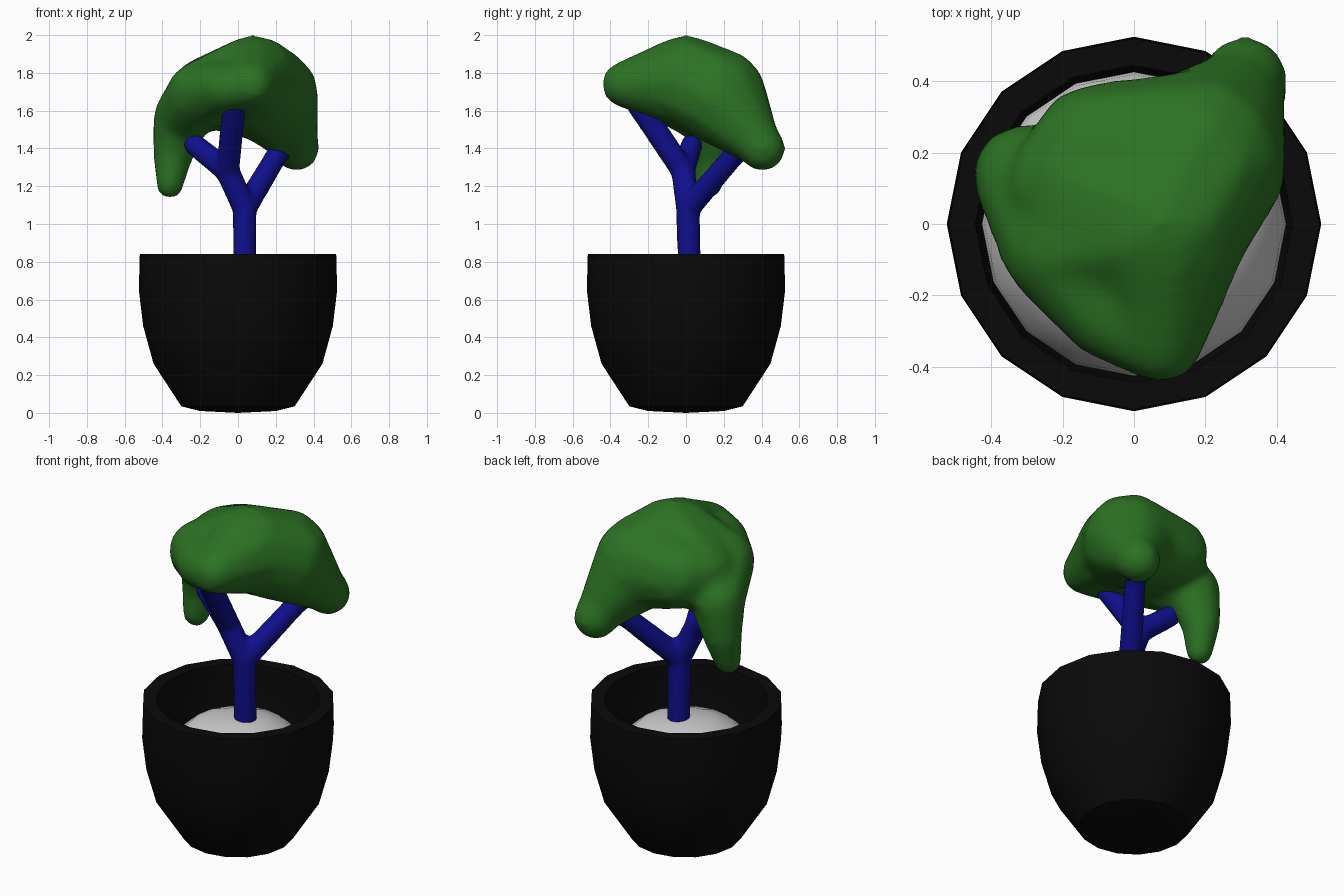
import bpy, bmesh, math
from mathutils import Matrix, Vector

if "Cube" in bpy.data.objects:
    bpy.data.objects.remove(bpy.data.objects["Cube"])


def material(name, color):
    m = bpy.data.materials.new(name)
    m.diffuse_color = (*color, 1)
    m.use_nodes = True
    m.node_tree.nodes["Principled BSDF"].inputs["Base Color"].default_value = m.diffuse_color
    return m


def finish(bm, name, mat=None):
    me = bpy.data.meshes.new(name)
    bm.to_mesh(me)
    bm.free()
    ob = bpy.data.objects.new(name, me)
    bpy.context.collection.objects.link(ob)
    if mat:
        me.materials.append(mat)
    return ob


def lathe(name, profile, sides=16, mat=None, angle=35):
    bm = bmesh.new()
    vs = [bm.verts.new((r, 0, z)) for r, z in profile]
    es = [bm.edges.new(p) for p in zip(vs, vs[1:])]
    bmesh.ops.spin(bm, geom=vs + es, cent=(0, 0, 0), axis=(0, 0, 1),
                   angle=math.tau, steps=sides, use_duplicate=False)
    bmesh.ops.remove_doubles(bm, verts=bm.verts[:], dist=1e-4)
    bmesh.ops.recalc_face_normals(bm, faces=bm.faces[:])
    ob = finish(bm, name, mat)
    bpy.ops.object.select_all(action='DESELECT')
    bpy.context.view_layer.objects.active = ob
    ob.select_set(True)
    bpy.ops.object.shade_smooth_by_angle(angle=math.radians(angle))
    return ob


def blob(name, chains, mat, voxel, smooth, steps):
    """Tapered tubes of overlapping balls, fused into one smooth skin."""
    bm = bmesh.new()
    for chain in chains:
        for a, b in zip(chain, chain[1:]):
            a, b = Vector(a), Vector(b)
            for i in range(steps + 1):
                p = a.lerp(b, i / steps)
                bmesh.ops.create_icosphere(bm, subdivisions=2, radius=p[3],
                                           matrix=Matrix.Translation(p.xyz))
    ob = finish(bm, name, mat)
    r = ob.modifiers.new("fuse", 'REMESH')
    r.mode = 'VOXEL'
    r.voxel_size = voxel
    r.use_smooth_shade = True
    s = ob.modifiers.new("soften", 'SMOOTH')
    s.factor = 0.5
    s.iterations = smooth
    return ob


black = material("pot_black", (0.003, 0.003, 0.003))
blue = material("bark_blue", (0.005, 0.005, 0.28))
green = material("leaf_green", (0.025, 0.17, 0.017))

# Pot with thick wall
lathe("pot", [(0, 0), (0.2, 0.01), (0.3, 0.035), (0.447, 0.26), (0.502, 0.46),
              (0.525, 0.65), (0.52, 0.84), (0.445, 0.84), (0.45, 0.65),
              (0.43, 0.46), (0.37, 0.27), (0.25, 0.1), (0, 0.08)], mat=black)

# Domed soil
lathe("soil", [(0, 0.735), (0.15, 0.722), (0.26, 0.68), (0.35, 0.6),
               (0.42, 0.5), (0.43, 0.42), (0, 0.4)])

# Forked trunk
fork = (0.035, 0.01, 1.08, 0.066)
split = (-0.055, -0.015, 1.28, 0.066)
blob("trunk", [
    [(0.035, 0.02, 0.7, 0.064), (0.035, 0.015, 0.9, 0.064), fork],
    [fork, (0.21, 0.26, 1.37, 0.06), (0.27, 0.34, 1.42, 0.055)],
    [fork, split, (-0.23, 0.03, 1.42, 0.06)],
    [split, (-0.02, -0.25, 1.63, 0.066)],
], blue, 0.016, 5, 12)

# Foliage canopy
crown = (0.08, 0.0, 1.755, 0.25)
back = (0.175, 0.175, 1.675, 0.26)
front = (0.075, -0.325, 1.74, 0.125)
left = (-0.2, -0.06, 1.69, 0.18)
blob("foliage", [
    [back, crown, (-0.17, 0.1, 1.69, 0.2), (-0.1, 0.2, 1.69, 0.2), back],
    [crown, front, (-0.07, -0.25, 1.72, 0.135), left,
     (-0.3, 0.13, 1.56, 0.155), (-0.345, 0.15, 1.37, 0.11),
     (-0.36, 0.12, 1.205, 0.075)],
    [left, crown],
    [back, (0.3, 0.37, 1.44, 0.13), (0.31, 0.405, 1.4, 0.125)],
], green, 0.025, 8, 9)
